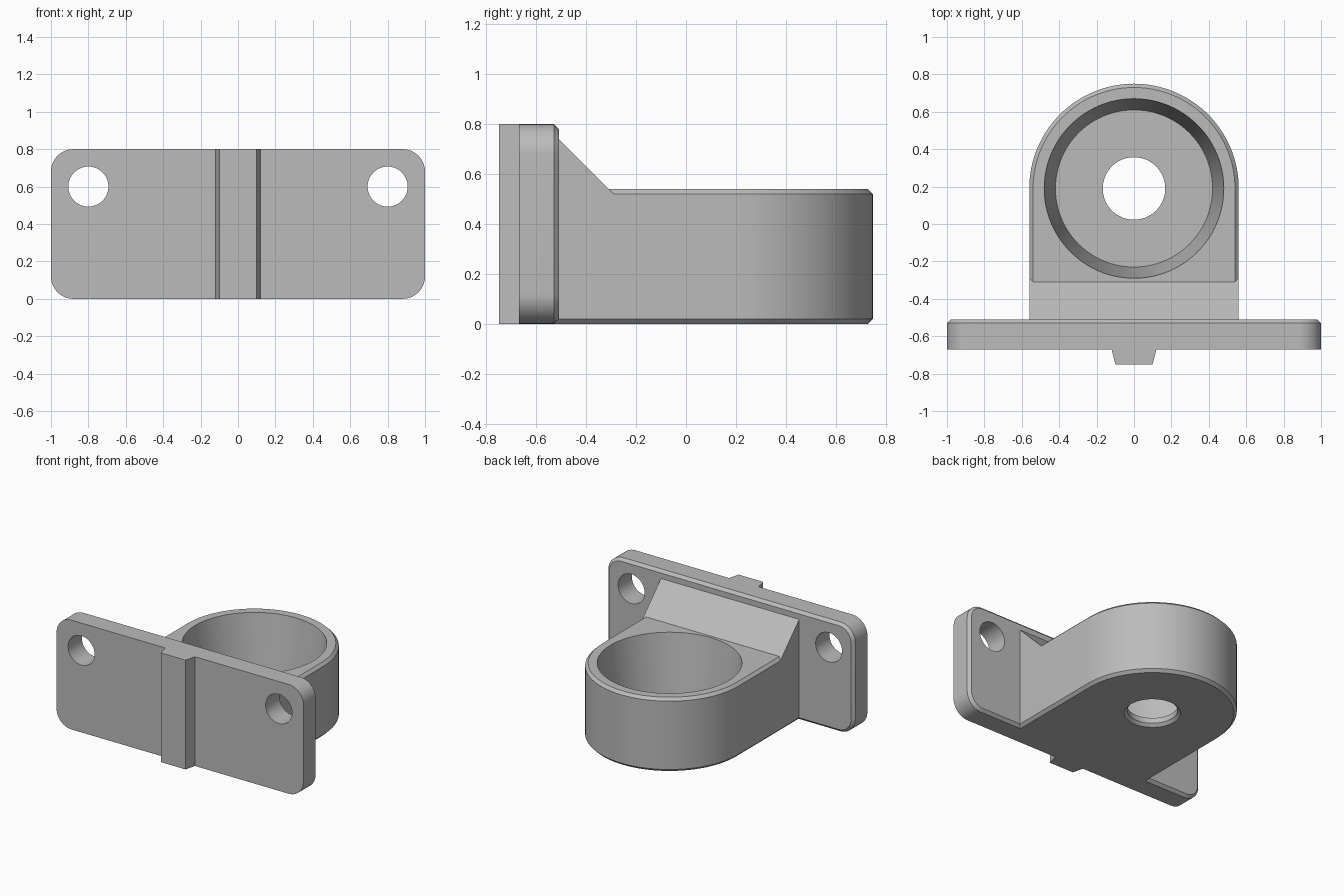
import bpy, bmesh
from math import sin, cos, pi

if "Cube" in bpy.data.objects:
    bpy.data.objects.remove(bpy.data.objects["Cube"], do_unlink=True)

grey = bpy.data.materials.new("plain_grey")
grey.use_nodes = True
colour = (0.5, 0.5, 0.5, 1)
grey.diffuse_color = colour
grey.node_tree.nodes["Principled BSDF"].inputs["Base Color"].default_value = colour

CHAMFER = 0.02
SOCKET_Y = 0.19
PLATE_FRONT, PLATE_BACK, PLATE_TOP = -0.67, -0.51, 0.8
HALF_WIDTH = 0.56


def loft(name, rings):
    """Closed solid skinned through rings of equal point count."""
    bm = bmesh.new()
    loops = [[bm.verts.new(p) for p in ring] for ring in rings]
    for a, b in zip(loops, loops[1:]):
        for i in range(len(a)):
            j = (i + 1) % len(a)
            bm.faces.new((a[i], a[j], b[j], b[i]))
    bm.faces.new(loops[0])
    bm.faces.new(loops[-1])
    bmesh.ops.recalc_face_normals(bm, faces=bm.faces)
    mesh = bpy.data.meshes.new(name)
    bm.to_mesh(mesh)
    bm.free()
    mesh.materials.append(grey)
    obj = bpy.data.objects.new(name, mesh)
    bpy.context.collection.objects.link(obj)
    return obj


def combine(target, helper, operation):
    """Apply a boolean and discard the helper."""
    helper.hide_render = True
    mod = target.modifiers.new("combine", 'BOOLEAN')
    mod.operation, mod.solver, mod.object = operation, 'EXACT', helper
    bpy.context.view_layer.objects.active = target
    bpy.ops.object.modifier_apply(modifier=mod.name)
    bpy.data.objects.remove(helper, do_unlink=True)


def arc(cx, cy, r, start, end, steps):
    angles = [start + (end - start) * i / steps for i in range(steps + 1)]
    return [(cx + r * cos(a), cy + r * sin(a)) for a in angles]


def circle(r, steps=96):
    return arc(0, 0, r, 0, 2 * pi, steps)[:-1]


def plate_ring(y, inset):
    """Rounded rectangle in the x-z plane."""
    r, points = 0.12, []
    dx, mid, dz = 1 - r, PLATE_TOP / 2, PLATE_TOP / 2 - r
    for k, (sx, sz) in enumerate([(1, 1), (-1, 1), (-1, -1), (1, -1)]):
        points += arc(sx * dx, mid + sz * dz, r - inset, k * pi / 2, (k + 1) * pi / 2, 12)
    return [(x, y, z) for x, z in points]


def body_ring(z, inset):
    """Straight sides with a half-round back."""
    r = HALF_WIDTH - inset
    front = PLATE_BACK - CHAMFER
    outline = [(r, front)] + arc(0, SOCKET_Y, r, 0, pi, 64) + [(-r, front)]
    return [(x, y, z) for x, y in outline]


# Mounting plate with chamfered back edge
plate = loft("mounting_plate", [plate_ring(PLATE_FRONT, 0),
                                plate_ring(PLATE_BACK - CHAMFER, 0),
                                plate_ring(PLATE_BACK, CHAMFER)])

# Tapered locating rib on the plate front
rib = [(-0.12, PLATE_FRONT + 0.02), (-0.12, PLATE_FRONT), (-0.1, -0.75),
       (0.1, -0.75), (0.12, PLATE_FRONT), (0.12, PLATE_FRONT + 0.02)]
combine(plate, loft("rib", [[(x, y, z) for x, y in rib] for z in (0, PLATE_TOP)]), 'UNION')

# Screw holes
for side in (-1, 1):
    hole = loft("screw_hole", [[(side * 0.8 + x, y, 0.6 + z) for x, z in circle(0.107, 64)]
                               for y in (-0.9, -0.3)])
    combine(plate, hole, 'DIFFERENCE')

# Socket body with chamfered top and bottom edges
HEIGHT = 0.54
body = loft("socket_body", [body_ring(0, CHAMFER), body_ring(CHAMFER, 0),
                            body_ring(HEIGHT - CHAMFER, 0), body_ring(HEIGHT, CHAMFER)])

# Sloping gusset between plate and socket
gusset = [(-0.53, 0.52), (-0.53, 0.76), (-0.29, 0.52)]
combine(body, loft("gusset", [[(x, y, z) for y, z in gusset]
                              for x in (-HALF_WIDTH, HALF_WIDTH)]), 'UNION')

# Tapered bore, floor and drain hole
bore = [(0.197, -0.01), (0.167, 0.02), (0.167, 0.06), (0.42, 0.06), (0.4825, 0.56)]
combine(body, loft("bore", [[(x, SOCKET_Y + y, z) for x, y in circle(r)]
                            for r, z in bore]), 'DIFFERENCE')

# Smooth the round walls and keep edges crisp
bpy.ops.object.select_all(action='DESELECT')
for obj in (plate, body):
    obj.select_set(True)
bpy.context.view_layer.objects.active = body
bpy.ops.object.shade_smooth_by_angle(angle=pi / 6)
